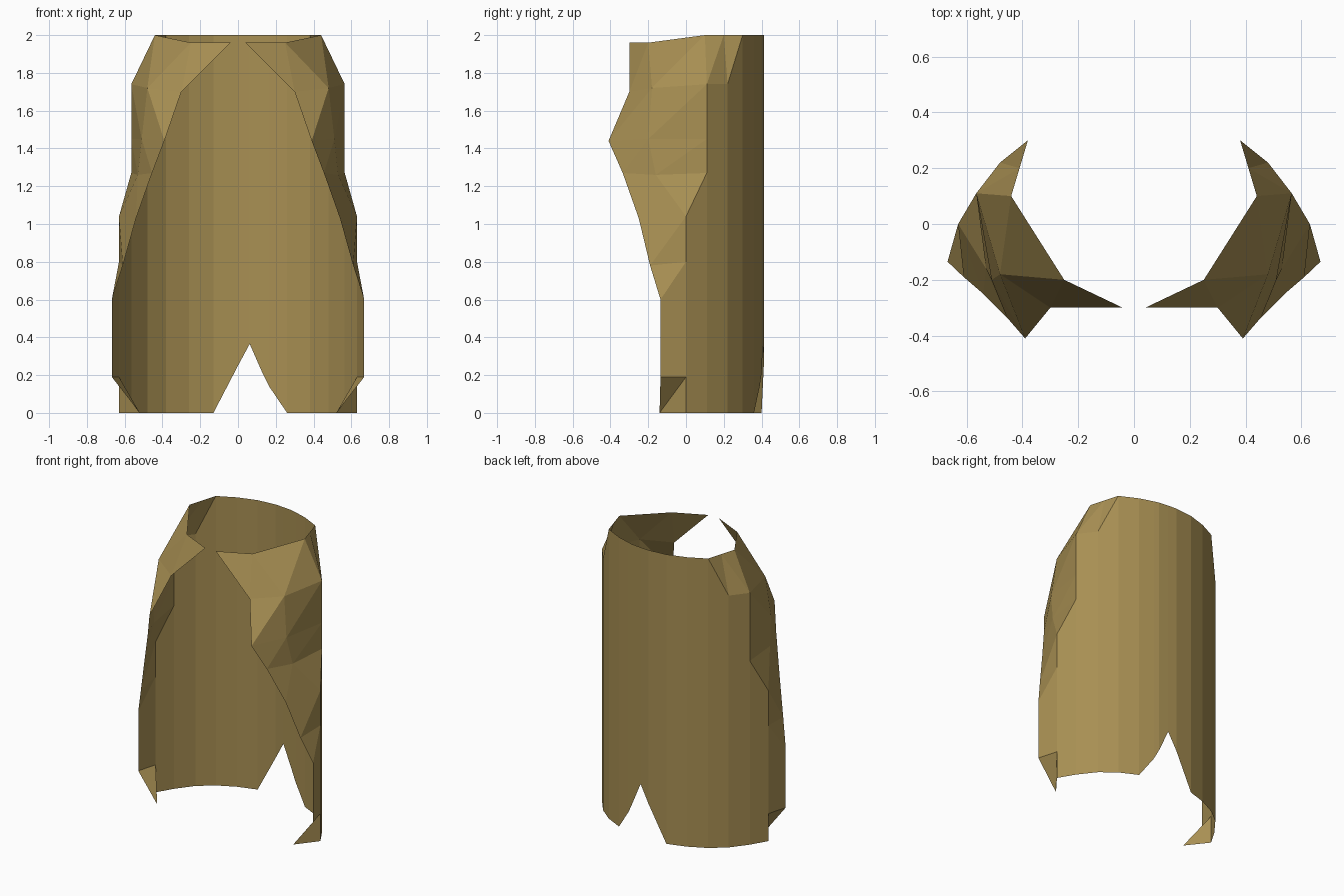
import bpy, bmesh

cube = bpy.data.objects.get("Cube")
if cube:
    bpy.data.objects.remove(cube, do_unlink=True)

# Single cloth colour
cloth = bpy.data.materials.new("ochre_cloth")
cloth.use_nodes = True
COLOUR = (0.39, 0.275, 0.086, 1)
cloth.diffuse_color = COLOUR
bsdf = cloth.node_tree.nodes["Principled BSDF"]
bsdf.inputs["Base Color"].default_value = COLOUR
bsdf.inputs["Roughness"].default_value = 0.9


def sheet(name, rows, sign=1):
    """Flat-shaded cloth sheet from rows of points, top row first."""
    bm = bmesh.new()
    grid = [[bm.verts.new((sign * x, y, z)) for x, y, z in row] for row in rows]
    for up, low in zip(grid, grid[1:]):
        for i in range(len(up) - 1):
            a, b, c, d = up[i], up[i + 1], low[i + 1], low[i]
            for tri in ((a, b, c), (a, c, d)):
                bm.faces.new(tri if sign > 0 else tri[::-1])
    bmesh.ops.remove_doubles(bm, verts=bm.verts, dist=0.0005)
    mesh = bpy.data.meshes.new(name)
    bm.to_mesh(mesh)
    bm.free()
    mesh.materials.append(cloth)
    obj = bpy.data.objects.new(name, mesh)
    bpy.context.collection.objects.link(obj)
    return obj


# Back panel: columns of (x, y, hem height), with the torn notch in the hem
back = [(-0.38, 0.30, 0), (-0.26, 0.36, 0), (-0.13, 0.40, 0), (0, 0.412, 0.25),
        (0.062, 0.407, 0.365), (0.13, 0.40, 0.21), (0.165, 0.39, 0.14),
        (0.26, 0.36, 0), (0.38, 0.30, 0)]
sheet("back_panel", [[(x, y, 2) for x, y, h in back],
                     [(x, y, h) for x, y, h in back]])

# Side panel: each row runs from the back seam to the open front edge
A, S, B = (0.38, 0.30), (0.48, 0.22), (0.565, 0.11)
M = (0.63, 0)


def side_row(z, mid, edge):
    return [(*A, z), (*S, z), (*B, z), mid, edge]


side = [
    # collar
    [(*A, 2), (0.41, 0.20, 2), (0.44, 0.10, 2), (0.25, -0.20, 1.96), (0.04, -0.30, 1.96)],
    # shoulder and chest
    side_row(1.74, (0.48, -0.18, 1.72), (0.30, -0.30, 1.70)),
    side_row(1.45, (0.51, -0.20, 1.45), (0.39, -0.41, 1.44)),
    side_row(1.27, (0.53, -0.16, 1.26), (0.455, -0.335, 1.27)),
    # hanging drape
    side_row(1.04, (*M, 1.04), (0.54, -0.25, 1.03)),
    side_row(0.80, (*M, 0.80), (0.61, -0.19, 0.78)),
    side_row(0.60, (*M, 0.60), (0.668, -0.135, 0.60)),
    side_row(0.19, (*M, 0.19), (0.668, -0.135, 0.19)),
    # hem with the corner folded in
    side_row(0, (*M, 0), (0.52, -0.14, 0)),
]
sheet("left_side_panel", side, 1)
sheet("right_side_panel", side, -1)
